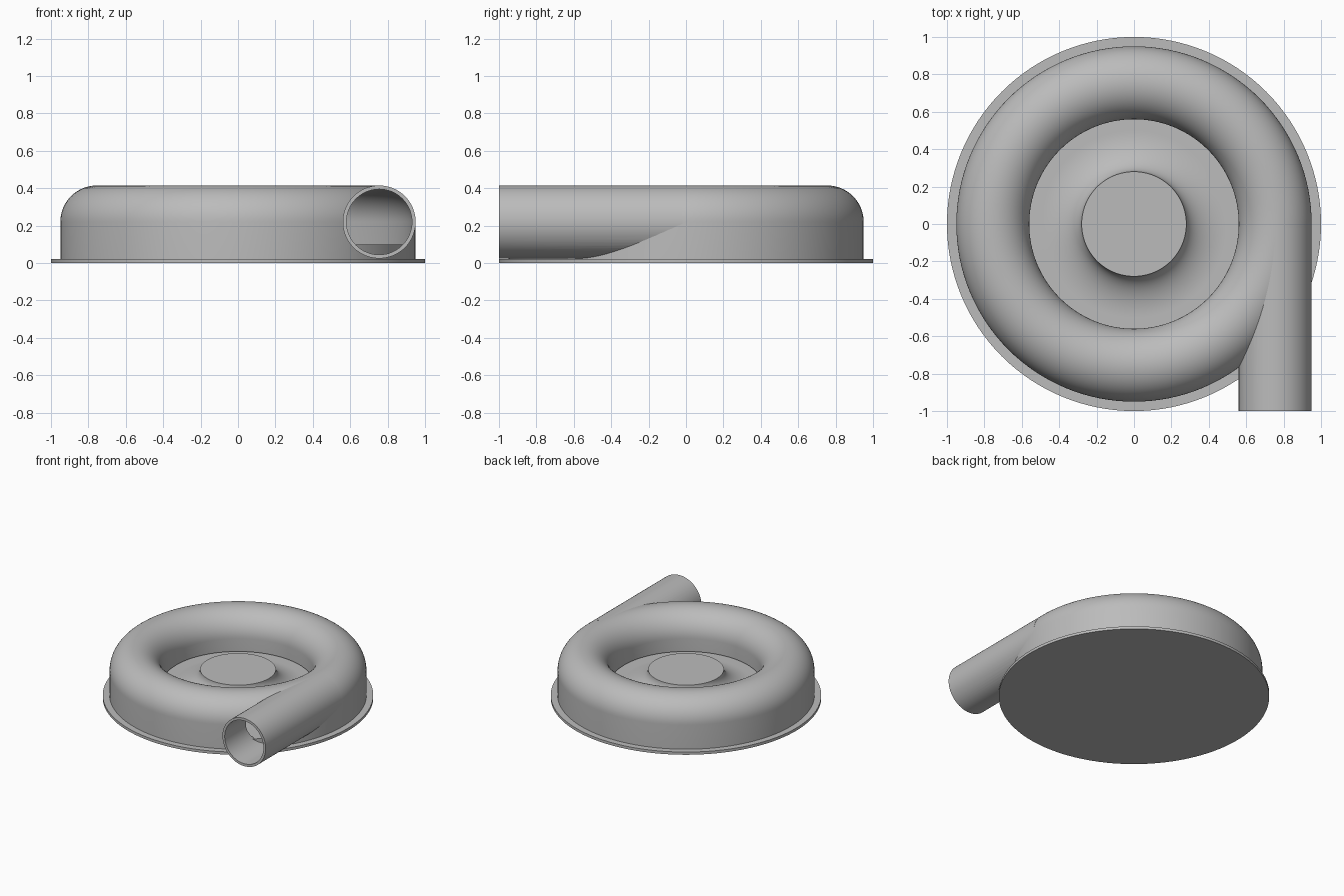
import bpy, bmesh
from math import sin, cos, pi, radians
from mathutils import Matrix, Vector

cube = bpy.data.objects.get("Cube")
if cube:
    bpy.data.objects.remove(cube)

grey = bpy.data.materials.new("cast grey")
grey.use_nodes = True
grey.diffuse_color = (0.5, 0.5, 0.5, 1)
grey.node_tree.nodes["Principled BSDF"].inputs["Base Color"].default_value = grey.diffuse_color

RING, TUBE, WALL, MID = 0.755, 0.195, 0.018, 0.22   # scroll radius, tube radius, wall, tube height
FLOOR, PLATE = 0.1, 0.022


def arc(cx, cz, rx, rz, a0, a1, steps=20):
    angles = [radians(a0 + (a1 - a0) * i / steps) for i in range(steps + 1)]
    return [(cx + rx * cos(a), cz + rz * sin(a)) for a in angles]


def lathe(name, profile, closed=False, matrix=Matrix(), steps=128):
    """Spin an (r, z) profile around the z axis."""
    bm = bmesh.new()
    verts = [bm.verts.new((r, 0, z)) for r, z in profile]
    edges = [bm.edges.new(pair) for pair in zip(verts, verts[1:])]
    if closed:
        edges.append(bm.edges.new((verts[-1], verts[0])))
    bmesh.ops.spin(bm, geom=verts + edges, cent=(0, 0, 0), axis=(0, 0, 1),
                   angle=2 * pi, steps=steps, use_duplicate=False)
    bmesh.ops.remove_doubles(bm, verts=bm.verts, dist=0.0001)
    bmesh.ops.recalc_face_normals(bm, faces=bm.faces)
    bm.transform(matrix)
    mesh = bpy.data.meshes.new(name)
    bm.to_mesh(mesh)
    bm.free()
    mesh.materials.append(grey)
    obj = bpy.data.objects.new(name, mesh)
    bpy.context.collection.objects.link(obj)
    return obj


def activate(obj):
    bpy.ops.object.select_all(action='DESELECT')
    obj.select_set(True)
    bpy.context.view_layer.objects.active = obj


def cut(obj, cutter):
    mod = obj.modifiers.new("cut", 'BOOLEAN')
    mod.operation, mod.solver, mod.object = 'DIFFERENCE', 'EXACT', cutter
    activate(obj)
    bpy.ops.object.modifier_apply(modifier=mod.name)
    bpy.data.objects.remove(cutter)


def scroll_roof(radius):
    return arc(RING, MID, radius, radius, 0, 180, 32)


# Mounting plate
plate = lathe("base_plate", [(0, 0), (1, 0), (1, PLATE), (0, PLATE)])

# Raised floor sweeping up to the central hub
hub = lathe("floor_and_hub",
            [(0, 0.01), (0.945, 0.01), (0.945, FLOOR)]
            + arc(0.5, 0.232, 0.22, 0.132, 270, 180) + [(0, 0.232)])

# Hollow scroll casing, open towards the hub under its inner lip
inner = TUBE - WALL
casing = lathe("scroll_casing",
               [(RING + TUBE, 0.012)] + scroll_roof(TUBE)
               + [(RING - TUBE, 0.115), (RING - inner, 0.115)]
               + scroll_roof(inner)[::-1] + [(RING + inner, 0.012)], closed=True)

# Tangential outlet pipe along -y
along = Matrix.Translation((RING, 0, MID)) @ Matrix.Rotation(pi / 2, 4, 'X')
bore = TUBE - WALL - 0.002
pipe = lathe("outlet_pipe", [(bore, 0.02), (TUBE, 0.02), (TUBE, 1), (bore, 1)],
             closed=True, matrix=along, steps=64)

# Open the pipe into the scroll
cut(casing, lathe("bore_cutter", [(0, 0.01), (bore, 0.01), (bore, 1.1), (0, 1.1)],
                  matrix=along, steps=64))
cut(pipe, lathe("scroll_cutter", [(RING + inner, 0.05)] + scroll_roof(inner - 0.001)
                + [(RING - inner, 0.05)], closed=True))

for part in (plate, hub, casing, pipe):
    activate(part)
    bpy.ops.object.shade_smooth_by_angle(angle=radians(35))
